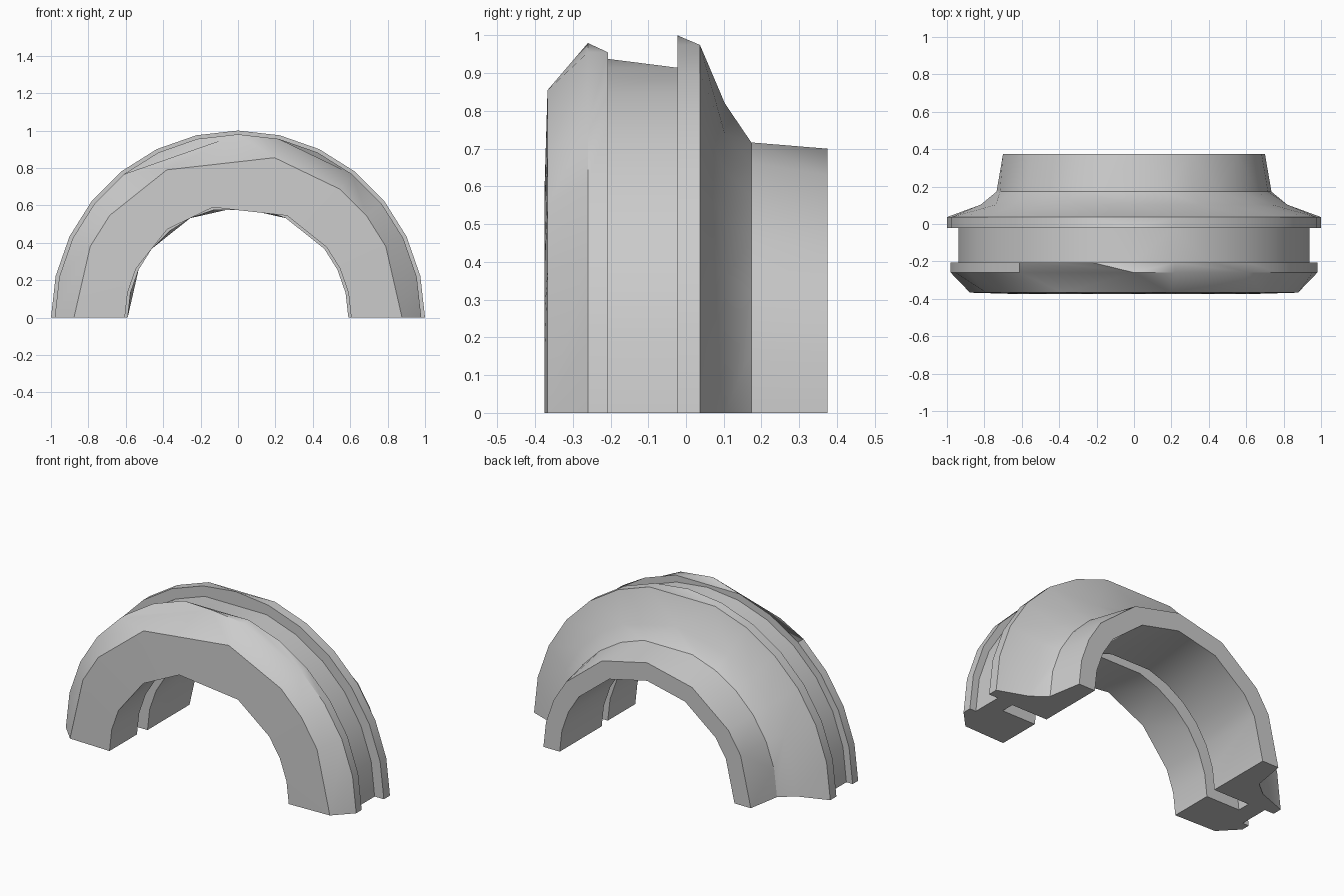
import bpy, bmesh, math

if "Cube" in bpy.data.objects:
    bpy.data.objects.remove(bpy.data.objects["Cube"])

STEPS = 14  # facets in the half turn


def keep(*dropped):
    return [i for i in range(STEPS + 1) if i not in dropped]


# Cross-section: (y, radius, facet corners present on that ring)
RINGS = [
    # outer side, front to back
    (-0.367, 0.877, [0, 2, 3, 4, 6, 9, 11, 12, 14]),
    (-0.26, 0.98, keep(5, 8, 9)),
    (-0.207, 0.98, keep(7)),
    (-0.207, 0.938, keep()),
    (-0.022, 0.938, keep(7)),
    (-0.022, 1.0, keep()),
    (0.037, 1.0, keep(7)),
    (0.103, 0.82, keep(1, 6, 8, 13)),
    (0.173, 0.735, keep(7)),
    (0.375, 0.70, keep(4, 6, 8, 10, 13)),
    # inner side with its slot, back to front
    (0.375, 0.59, [0, 1, 2, 3, 5, 7, 9, 11, 12, 14]),
    (-0.03, 0.59, keep(4, 7)),
    (-0.03, 0.83, keep()),
    (-0.11, 0.83, keep()),
    (-0.11, 0.605, keep(4, 7)),
    (-0.375, 0.605, [0, 1, 2, 3, 5, 8, 10, 12, 13, 14]),
]


def add_ring(bm, y, r, ids):
    out = []
    for i in ids:
        a = math.pi * i / STEPS
        out.append((i, bm.verts.new((r * math.cos(a), y, r * math.sin(a)))))
    return out


def bridge(bm, a, b):
    """Join two rings that may have different corners."""
    i = j = 0
    while i < len(a) - 1 or j < len(b) - 1:
        na = a[i + 1][0] if i < len(a) - 1 else 999
        nb = b[j + 1][0] if j < len(b) - 1 else 999
        if na == nb:
            bm.faces.new((a[i][1], a[i + 1][1], b[j + 1][1], b[j][1]))
            i, j = i + 1, j + 1
        elif na < nb:
            bm.faces.new((a[i][1], a[i + 1][1], b[j][1]))
            i += 1
        else:
            bm.faces.new((a[i][1], b[j + 1][1], b[j][1]))
            j += 1


# Half collar: swept bands plus the two flat cut ends
bm = bmesh.new()
rings = [add_ring(bm, *r) for r in RINGS]
for k, ring in enumerate(rings):
    bridge(bm, ring, rings[(k + 1) % len(rings)])
bm.faces.new([r[0][1] for r in rings])
bm.faces.new([r[-1][1] for r in reversed(rings)])
bmesh.ops.recalc_face_normals(bm, faces=bm.faces)

mesh = bpy.data.meshes.new("half_collar")
bm.to_mesh(mesh)
bm.free()
collar = bpy.data.objects.new("half_collar", mesh)
bpy.context.collection.objects.link(collar)
bpy.context.view_layer.objects.active = collar
collar.select_set(True)
bpy.ops.object.shade_smooth_by_angle(angle=math.radians(30))
